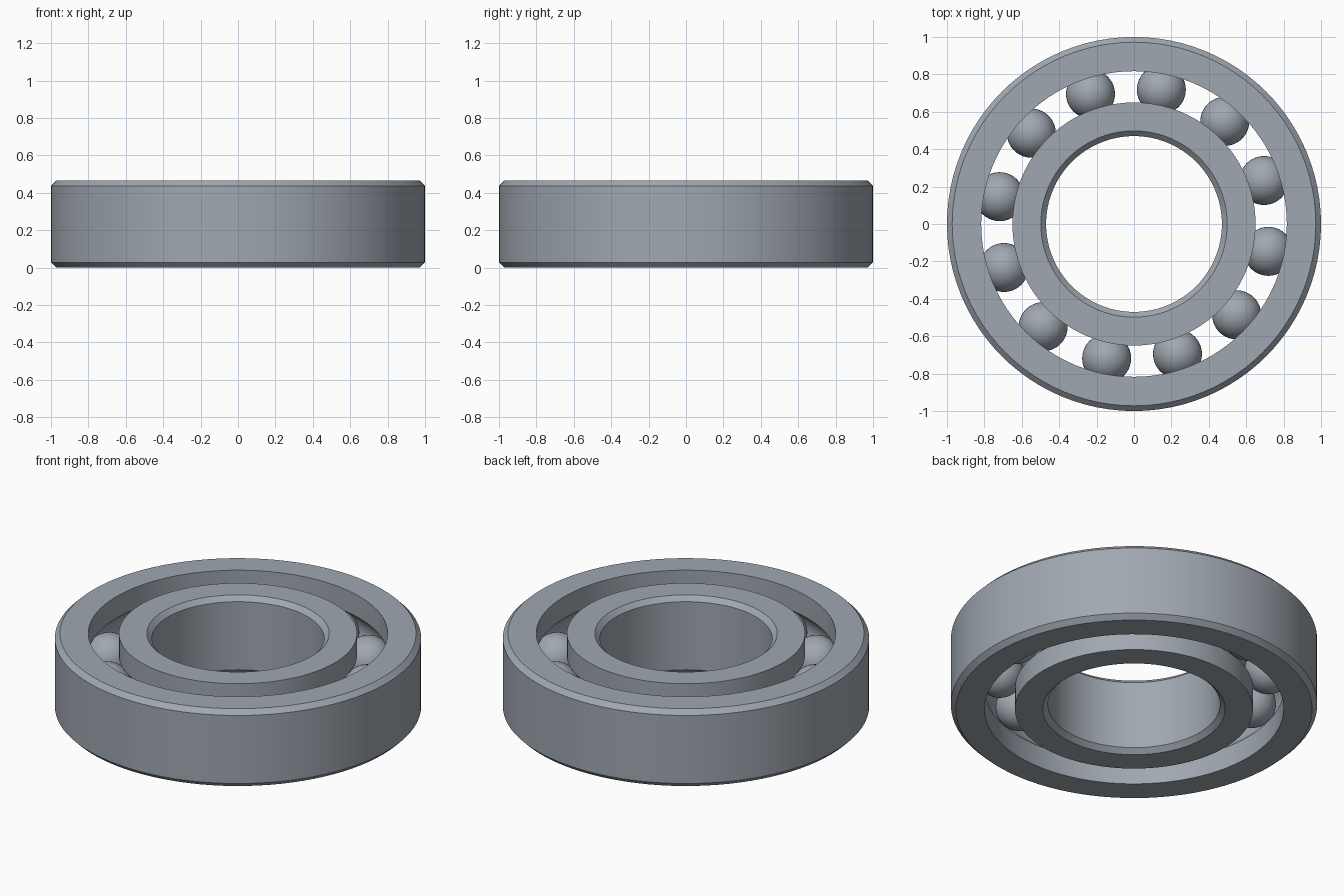
import bpy
import bmesh
from math import radians, sin, cos, asin, sqrt, tau

HEIGHT = 0.466
MID = HEIGHT / 2
CHAMFER = 0.028
PITCH = 0.733      # radius of the circle of ball centres
BALL = 0.131
GROOVE = 0.132
BALLS = 12
SEGMENTS = 96

cube = bpy.data.objects.get("Cube")
if cube:
    bpy.data.objects.remove(cube)

steel = bpy.data.materials.new("blue grey steel")
steel.use_nodes = True
colour = (0.35, 0.39, 0.44, 1)
steel.diffuse_color = colour
steel.node_tree.nodes["Principled BSDF"].inputs["Base Color"].default_value = colour


def finish(obj, angle):
    obj.data.materials.append(steel)
    bpy.ops.object.select_all(action="DESELECT")
    obj.select_set(True)
    bpy.context.view_layer.objects.active = obj
    bpy.ops.object.shade_smooth_by_angle(angle=radians(angle))


def race(name, plain, land):
    """Ring chamfered on its plain wall, with a ball groove cut in its land wall."""
    side = 1 if land > PITCH else -1
    inset = plain - side * CHAMFER
    profile = [(land, 0), (inset, 0), (plain, CHAMFER),
               (plain, HEIGHT - CHAMFER), (inset, HEIGHT), (land, HEIGHT)]
    # Groove arc, from its upper edge to its lower edge
    half = asin(sqrt(GROOVE ** 2 - (land - PITCH) ** 2) / GROOVE)
    steps = 16
    for i in range(steps + 1):
        a = half * (1 - 2 * i / steps)
        profile.append((PITCH + side * GROOVE * cos(a), MID + GROOVE * sin(a)))

    bm = bmesh.new()
    rings = []
    for i in range(SEGMENTS):
        a = tau * i / SEGMENTS
        rings.append([bm.verts.new((r * cos(a), r * sin(a), z)) for r, z in profile])
    n = len(profile)
    for i in range(SEGMENTS):
        here, there = rings[i], rings[(i + 1) % SEGMENTS]
        for j in range(n):
            k = (j + 1) % n
            bm.faces.new((here[j], there[j], there[k], here[k]))
    bmesh.ops.recalc_face_normals(bm, faces=bm.faces)
    mesh = bpy.data.meshes.new(name)
    bm.to_mesh(mesh)
    bm.free()
    obj = bpy.data.objects.new(name, mesh)
    bpy.context.collection.objects.link(obj)
    finish(obj, 30)


# Outer and inner races
race("outer_race", 1.0, 0.817)
race("inner_race", 0.47, 0.65)

# Balls evenly spaced between the races
for i in range(BALLS):
    a = radians(18.5) + tau * i / BALLS
    bpy.ops.mesh.primitive_uv_sphere_add(
        segments=40, ring_count=20, radius=BALL,
        location=(PITCH * cos(a), PITCH * sin(a), MID))
    ball = bpy.context.object
    ball.name = f"ball_{i + 1}"
    finish(ball, 60)
